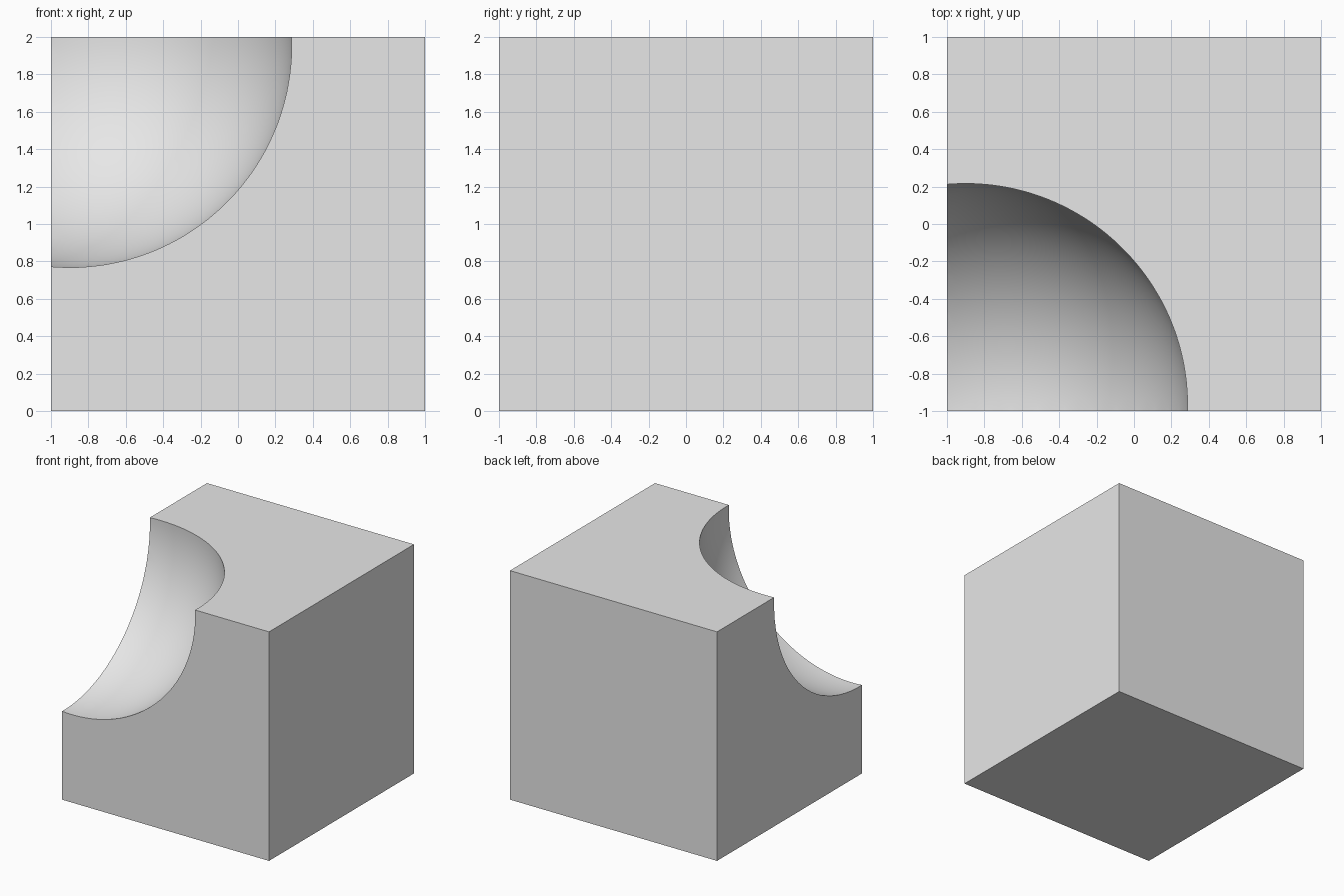
import bpy

if "Cube" in bpy.data.objects:
    bpy.data.objects.remove(bpy.data.objects["Cube"])

# Plain grey material
grey = bpy.data.materials.new("light_grey")
grey.diffuse_color = (0.8, 0.8, 0.8, 1.0)
grey.use_nodes = True
grey.node_tree.nodes["Principled BSDF"].inputs["Base Color"].default_value = grey.diffuse_color

# Solid cube
bpy.ops.mesh.primitive_cube_add(size=2, location=(0, 0, 1))
block = bpy.context.object
block.name = "block"
block.data.materials.append(grey)

# Ball that hollows out the upper front left corner
bpy.ops.mesh.primitive_ico_sphere_add(subdivisions=5, radius=1.188,
                                      location=(-0.9, -0.97, 1.955))
ball = bpy.context.object
ball.name = "corner_cutter"
ball.data.materials.append(grey)
bpy.ops.object.shade_smooth()

# Scoop the corner
cut = block.modifiers.new("scoop", 'BOOLEAN')
cut.operation = 'DIFFERENCE'
cut.solver = 'EXACT'
cut.object = ball
bpy.ops.object.select_all(action='DESELECT')
block.select_set(True)
bpy.context.view_layer.objects.active = block
bpy.ops.object.modifier_apply(modifier=cut.name)
bpy.data.objects.remove(ball, do_unlink=True)

# Smooth hollow, crisp cube edges
bpy.ops.object.shade_smooth_by_angle(angle=0.5)
